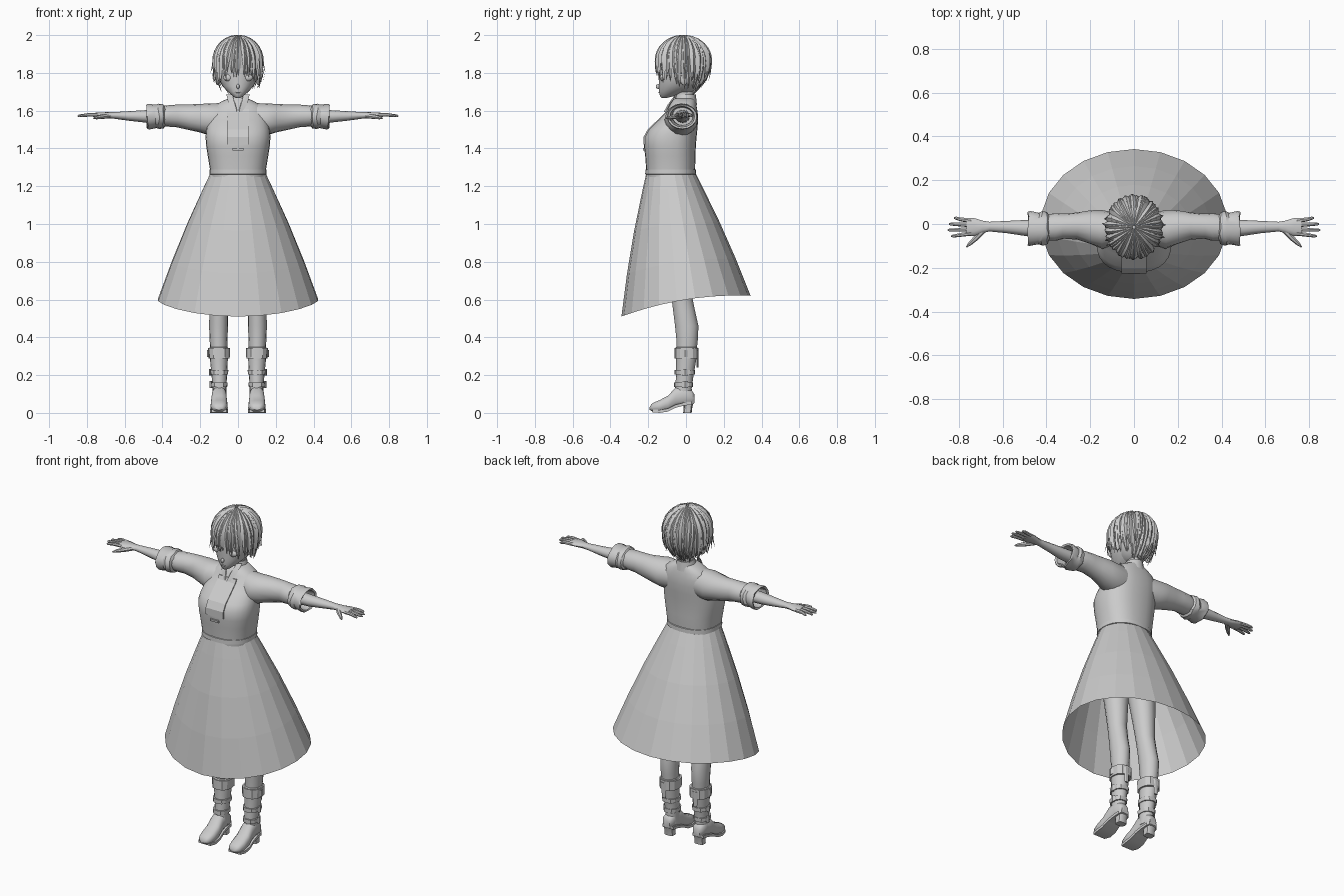
import bpy, bmesh, math, random
from mathutils import Vector

if "Cube" in bpy.data.objects:
    bpy.data.objects.remove(bpy.data.objects["Cube"])

random.seed(4)
grey = bpy.data.materials.new("plain_grey")
grey.diffuse_color = (0.6, 0.6, 0.6, 1)
grey.use_nodes = True
grey.node_tree.nodes["Principled BSDF"].inputs["Base Color"].default_value = grey.diffuse_color


def finish(name, bm, mirror=False, smooth=40, normals=True):
    if normals:
        bmesh.ops.recalc_face_normals(bm, faces=bm.faces)
    me = bpy.data.meshes.new(name)
    bm.to_mesh(me)
    bm.free()
    me.materials.append(grey)
    ob = bpy.data.objects.new(name, me)
    bpy.context.collection.objects.link(ob)
    if mirror:
        mod = ob.modifiers.new("mirror", 'MIRROR')
        mod.use_mirror_merge = False
    if smooth:
        bpy.ops.object.select_all(action='DESELECT')
        ob.select_set(True)
        bpy.context.view_layer.objects.active = ob
        bpy.ops.object.shade_smooth_by_angle(angle=math.radians(smooth))
    return ob


def loft(bm, rings, caps=True):
    vs = [[bm.verts.new(p) for p in r] for r in rings]
    n = len(vs[0])
    for a, b in zip(vs, vs[1:]):
        for i in range(n):
            bm.faces.new((a[i], a[(i + 1) % n], b[(i + 1) % n], b[i]))
    if caps:
        bm.faces.new(vs[0])
        bm.faces.new(vs[-1])


def oval(n, p=2.0):
    # unit superellipse
    for i in range(n):
        a = 2 * math.pi * i / n
        c, s = math.cos(a), math.sin(a)
        yield (math.copysign(abs(c) ** (2 / p), c), math.copysign(abs(s) ** (2 / p), s))


def upright(rows, n=20, p=2.0):
    # rows: z, centre x, half width, front y, back y
    return [[(cx + hx * u, (f + b) / 2 + (b - f) / 2 * v, z) for u, v in oval(n, p)]
            for z, cx, hx, f, b in rows]


def sideways(rows, n=14, wobble=0.0):
    # rows: x, centre y, centre z, half depth, half height
    return [[(x + random.uniform(-wobble, wobble), cy + ry * u * (1 + 4 * random.uniform(-wobble, wobble)), cz + rz * v)
             for u, v in oval(n)] for x, cy, cz, ry, rz in rows]


def part(name, rings, mirror=False, caps=True, smooth=40):
    bm = bmesh.new()
    loft(bm, rings, caps)
    return finish(name, bm, mirror, smooth)


def ball(name, loc, size, mirror=False):
    bm = bmesh.new()
    bmesh.ops.create_uvsphere(bm, u_segments=14, v_segments=8, radius=1)
    for v in bm.verts:
        v.co = Vector(loc) + Vector(v.co[i] * size[i] for i in range(3))
    return finish(name, bm, mirror)


# Skirt: faceted flared sheet with a dipping front hem
N = 22
rings = []
for t in (0, 0.12, 0.4, 0.7, 1):
    ring = []
    for i in range(N):
        a = 2 * math.pi * i / N + math.pi / 2
        c, s = math.cos(a), math.sin(a)
        bulge = 0.012 * math.sin(math.pi * t)
        hem = 0.6 + 0.055 * s - 0.035 * s * s
        ring.append(((0.147 + 0.28 * t + bulge) * c,
                     -0.08 * (1 - t) + (0.13 + 0.212 * t + bulge) * s,
                     1.27 + (hem - 1.27) * t))
    rings.append(ring)
part("skirt", rings, caps=False, smooth=0)

# Bodice and waistband
torso = [(1.25, 0, .146, -.208, .045), (1.28, 0, .147, -.21, .048), (1.36, 0, .16, -.216, .05),
         (1.41, 0, .168, -.222, .052), (1.46, 0, .172, -.222, .056), (1.50, 0, .168, -.2, .06),
         (1.55, 0, .16, -.148, .064), (1.59, 0, .15, -.108, .062), (1.625, 0, .128, -.088, .056),
         (1.65, 0, .085, -.075, .05), (1.665, 0, .05, -.06, .045)]
part("bodice", upright(torso, 28, 2.4))
part("waistband", upright([(1.262, 0, .148, -.212, .05), (1.264, 0, .152, -.216, .054),
                           (1.288, 0, .151, -.215, .053), (1.29, 0, .147, -.21, .048)], 28, 2.3))


def chest_y(z):
    for a, b in zip(torso, torso[1:]):
        if a[0] <= z <= b[0]:
            return a[3] + (b[3] - a[3]) * (z - a[0]) / (b[0] - a[0])


# Placket and small clasp as thin plates on the chest
def chest_plate(name, x0, x1, zs, lift):
    part(name, [[(x, chest_y(z) + d, z) for x, d in ((x0, -lift), (x1, -lift), (x1, .015), (x0, .015))]
                for z in zs], smooth=0)


chest_plate("placket", -.058, .058, (1.42, 1.46, 1.5, 1.55, 1.59, 1.61), .003)
chest_plate("clasp", -.028, .028, (1.388, 1.402), .008)

# Neck and collar flaps
part("neck", upright([(1.60, 0, .05, -.075, .045), (1.65, 0, .038, -.05, .04),
                      (1.70, 0, .036, -.05, .04), (1.74, 0, .045, -.06, .05)], 14))
part("collar_flap", [[(x, y, z), (x + w, y + .012, z + .005), (x + w, y + .02, z + .012), (x, y + .01, z + .01)]
                     for x, w, y, z in ((.005, .02, -.118, 1.592), (.015, .035, -.098, 1.63), (.03, .03, -.065, 1.675))], True)
part("collar_band", upright([(1.63, 0, .064, -.07, .058), (1.685, 0, .046, -.05, .052),
                             (1.685, 0, .041, -.045, .047), (1.64, 0, .05, -.055, .05)], 16), caps=False)

# Sleeves with rolled, open cuffs
part("sleeve", sideways([(.09, -.02, 1.555, .075, .085), (.15, -.025, 1.553, .088, .085), (.2, -.015, 1.56, .078, .076),
                         (.26, -.008, 1.565, .062, .068), (.32, -.01, 1.572, .058, .06), (.36, -.014, 1.572, .064, .057),
                         (.39, -.016, 1.572, .06, .055), (.43, -.018, 1.572, .055, .05)], 16, .006), True)
part("sleeve_cuff", sideways([(.385, -.018, 1.572, .055, .05), (.395, -.018, 1.57, .072, .064),
                              (.42, -.02, 1.57, .08, .067), (.435, -.02, 1.57, .072, .062), (.475, -.02, 1.568, .08, .068),
                              (.482, -.02, 1.568, .077, .064), (.478, -.02, 1.568, .066, .055), (.41, -.02, 1.57, .055, .045)],
                             16, .005), True, smooth=30)

# Arms, hands, fingers
part("forearm", sideways([(.4, -.018, 1.57, .04, .036), (.5, -.018, 1.57, .036, .032), (.58, -.014, 1.572, .028, .025),
                          (.66, -.012, 1.575, .022, .017), (.69, -.013, 1.576, .028, .016), (.73, -.014, 1.577, .041, .014),
                          (.765, -.014, 1.577, .04, .011)], 12), True)


def stick(bm, pts, radii, n=7):
    rings = []
    for i, p in enumerate(pts):
        d = (Vector(pts[min(i + 1, len(pts) - 1)]) - Vector(pts[max(i - 1, 0)])).normalized()
        side = d.cross(Vector((0, 0, 1))).normalized()
        up = side.cross(d)
        rings.append([Vector(p) + radii[i] * (u * side + v * up) for u, v in oval(n)])
    loft(bm, rings)


bm = bmesh.new()
for k, tip in enumerate((.835, .85, .845, .822)):
    y = -.043 + k * .0195
    fan = (k - 1.5) * .004
    stick(bm, [(.745, y, 1.577), (.79, y + fan, 1.578), (tip - .008, y + 2 * fan, 1.573), (tip, y + 2 * fan, 1.571)],
          [.0105, .0095, .007, .003])
stick(bm, [(.685, -.025, 1.573), (.72, -.062, 1.568), (.75, -.09, 1.563), (.765, -.105, 1.56)], [.014, .013, .009, .003])
finish("fingers", bm, True)

# Legs
part("leg", upright([(.28, .1, .042, -.05, .05), (.38, .103, .047, -.05, .062), (.46, .103, .05, -.058, .066),
                     (.54, .102, .049, -.068, .048), (.62, .1, .052, -.078, .032), (.75, .097, .062, -.1, .032),
                     (.92, .092, .075, -.13, .034), (1.08, .085, .083, -.15, .036), (1.22, .07, .075, -.16, .03)], 16), True)

# Boots: shaft, foot, heel, straps, dangling strap ends
part("boot_shaft", upright([(.07, .098, .036, -.06, .036), (.13, .098, .036, -.058, .03), (.2, .099, .041, -.052, .04),
                            (.28, .101, .047, -.052, .054), (.345, .102, .05, -.055, .062), (.35, .102, .044, -.05, .056)],
                           16), True)
foot = [(-.192, .018, .016, .032), (-.178, .036, .006, .052), (-.14, .045, .003, .068), (-.095, .044, .01, .092),
        (-.055, .04, .03, .135), (-.01, .036, .042, .14), (.03, .034, .046, .12), (.044, .022, .055, .1)]
part("boot_foot", [[(.1 + w * u, y, (a + b) / 2 + (b - a) / 2 * v) for u, v in oval(14, 2.6)]
                   for y, w, a, b in foot], True)
part("boot_sole", [[(.1 + s * (w + .003), y, z) for s, z in ((-1, a - .003 * (y > -.19)), (1, a - .003), (1, a + .013), (-1, a + .013))]
                   for y, w, a, b in foot[1:]], True, smooth=30)
part("boot_heel", upright([(0, .1, .028, -.015, .03), (.035, .1, .028, -.012, .034), (.06, .1, .033, -.02, .043)], 12, 4), True)
for i, (z, h, w, f, b) in enumerate(((.315, .028, .056, -.06, .066), (.215, .012, .047, -.06, .048), (.15, .012, .043, -.064, .038))):
    part("boot_strap_%d" % (i + 1), upright([(z - h, .1, w - .008, f + .008, b - .008), (z - h, .1, w, f, b),
                                            (z + h, .1, w + .002, f, b), (z + h, .1, w - .008, f + .008, b - .008)], 12, 2.3), True, smooth=30)
    part("boot_buckle_%d" % (i + 1), upright([(z - .018, .1 + w, .007, -.02, .01), (z + .018, .1 + w, .007, -.02, .01)], 4), True, smooth=0)
part("boot_strap_end", upright([(.24, .105, .012, .056, .066), (.33, .105, .02, .056, .068)], 6), True, smooth=0)

# Head, face, ears
part("head", upright([(1.668, 0, .012, -.13, -.1), (1.675, 0, .025, -.138, -.07), (1.70, 0, .055, -.143, -.01),
                      (1.73, 0, .083, -.144, .05), (1.77, 0, .102, -.144, .08), (1.82, 0, .112, -.146, .095),
                      (1.88, 0, .11, -.142, .1), (1.93, 0, .085, -.115, .08), (1.965, 0, .04, -.06, .04)], 22, 2.1))
ball("nose", (0, -.146, 1.728), (.009, .014, .013))
ball("eye", (.052, -.124, 1.775), (.027, .014, .019), True)
ball("mouth", (0, -.142, 1.697), (.016, .004, .003))
ball("ear", (.107, -.01, 1.765), (.012, .022, .03), True)

# Hair cap, open over the face
HC, A, B, C = Vector((0, -.014, 1.86)), .122, .138, .128
bm = bmesh.new()
bmesh.ops.create_uvsphere(bm, u_segments=24, v_segments=16, radius=1)
for v in bm.verts:
    v.co = HC + Vector((v.co.x * A, v.co.y * B, v.co.z * (C if v.co.z > 0 else .17)))
bmesh.ops.delete(bm, geom=[f for f in bm.faces if f.calc_center_median().z < 1.83
                           and f.calc_center_median().y < -.03], context='FACES')
finish("hair_cap", bm)


# Hair locks sweeping from the crown to pointed tips
def lock(bm, th, z_end, width, lift, flick):
    c, s = math.cos(th), math.sin(th)
    back = max(0, s)
    drop = HC.z - z_end
    total = math.pi / 2 + drop / C
    swirl = random.uniform(-.25, .25)
    rings, steps = [], 9
    for k in range(steps + 1):
        t = k / steps
        phi = .06 + t * (total - .06)
        ang = th + swirl * (t - .5)
        ca, sa = math.cos(ang), math.sin(ang)
        r = math.sin(min(phi, math.pi / 2))
        z = C * math.cos(phi) if phi < math.pi / 2 else -(phi - math.pi / 2) * C
        if z < 0:
            r -= (.1 + .5 * back) * (z / .17) ** 2
        out = lift + flick * max(0, t - .7) ** 2 * 11
        p = HC + Vector(((A * r + out * r) * ca, (B * r + out * r) * sa, z + lift * (1 - t)))
        nrm = Vector((ca * r, sa * r, max(0, math.cos(phi)))).normalized()
        tan = Vector((-sa, ca, 0))
        w = width * (math.sin(math.pi * (.1 + .9 * t) ** .8) ** .7 if k < steps else .03)
        rings.append([p - w * tan - .25 * w * nrm, p + .45 * w * nrm, p + w * tan - .25 * w * nrm, p - .5 * w * nrm])
    loft(bm, rings)


bm = bmesh.new()
for layer, (count, lift, width) in enumerate(((30, .002, .021), (26, .007, .018), (20, .010, .013))):
    for i in range(count):
        th = 2 * math.pi * (i + .5 * layer) / count + random.uniform(-.08, .08)
        s = math.sin(th)
        z_end = (1.725 - .045 * s if s > 0 else 1.725 + .065 * s * s) + layer * .03 * (s > -.5) + random.uniform(-.015, .02)
        lock(bm, th, z_end, width, lift, random.uniform(-.006, .008) + .008 * layer * (s > -.6))
finish("hair_locks", bm, smooth=35)
